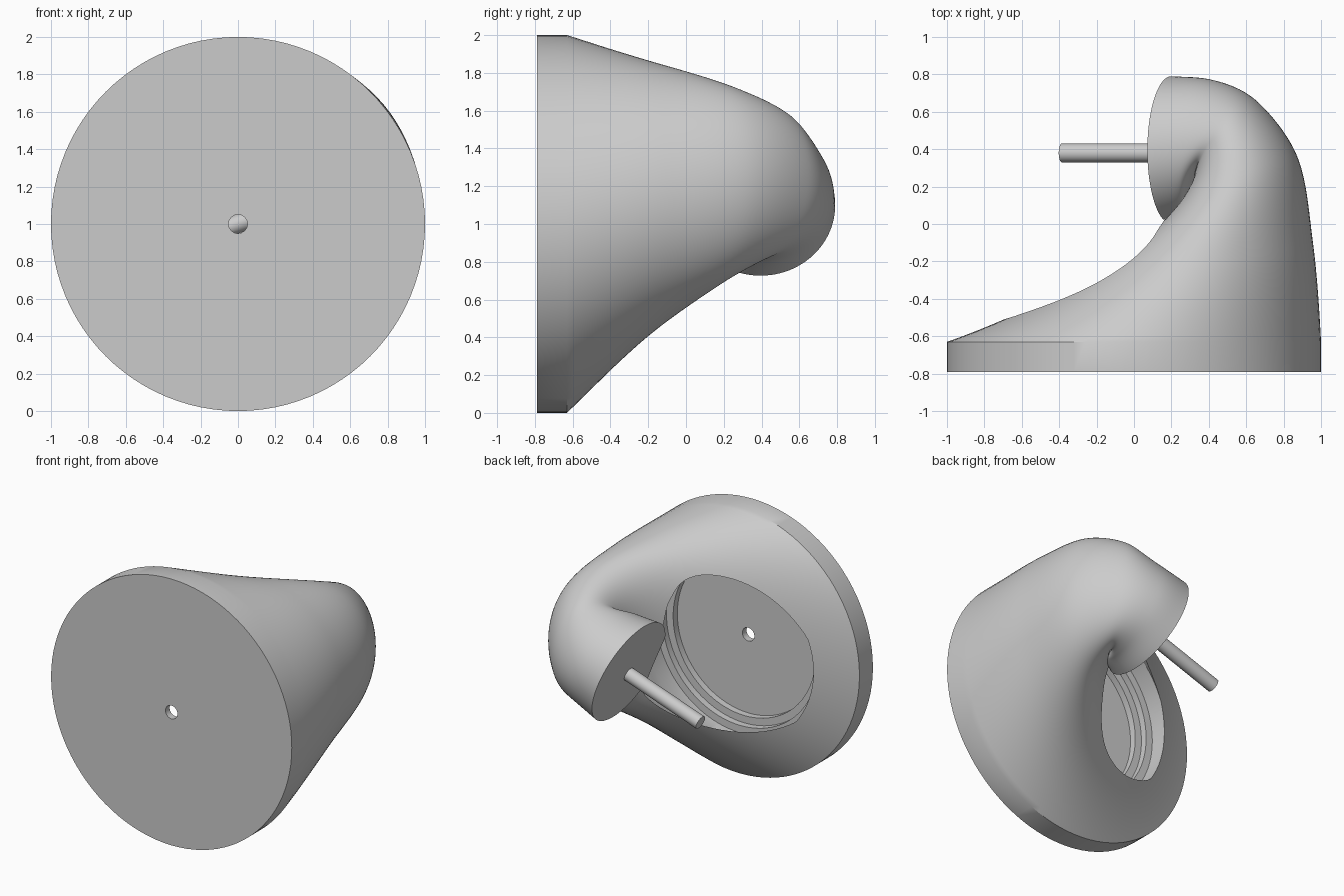
import bpy, bmesh, math
from mathutils import Vector

cube = bpy.data.objects.get("Cube")
if cube:
    bpy.data.objects.remove(cube, do_unlink=True)

grey = bpy.data.materials.new("plain grey")
grey.use_nodes = True
colour = (0.6, 0.6, 0.6, 1)
grey.diffuse_color = colour
grey.node_tree.nodes["Principled BSDF"].inputs["Base Color"].default_value = colour

SIDES = 96


def ring(x, y, z, wide, tall, turn=0, dip=0):
    """Ellipse facing +y, turned towards -x and dipped downward (degrees)."""
    a, d = math.radians(turn), math.radians(dip)
    across = Vector((math.cos(a), math.sin(a), 0)) * wide
    ahead = Vector((-math.sin(a), math.cos(a), 0))
    up = (Vector((0, 0, math.cos(d))) + ahead * math.sin(d)) * tall
    steps = [math.tau * i / SIDES for i in range(SIDES)]
    return [Vector((x, y, z)) + math.cos(s) * across + math.sin(s) * up for s in steps]


def loft(name, rings):
    """Closed skin over rings listed in the direction they face."""
    bm = bmesh.new()
    loops = [[bm.verts.new(p) for p in r] for r in rings]
    for low, high in zip(loops, loops[1:]):
        for i in range(SIDES):
            j = (i + 1) % SIDES
            bm.faces.new((low[j], low[i], high[i], high[j]))
    bm.faces.new(loops[0])
    bm.faces.new(loops[-1][::-1])
    mesh = bpy.data.meshes.new(name)
    bm.to_mesh(mesh)
    bm.free()
    mesh.materials.append(grey)
    obj = bpy.data.objects.new(name, mesh)
    bpy.context.collection.objects.link(obj)
    return obj


def spline(stations, count):
    """Smooth curve through stations of any number of values."""
    first = [2 * a - b for a, b in zip(stations[0], stations[1])]
    last = [2 * a - b for a, b in zip(stations[-1], stations[-2])]
    pts = [first] + stations + [last]
    out = []
    for k in range(len(stations) - 1):
        for i in range(count):
            t = i / count
            out.append([b + 0.5 * t * (c - a + t * (2*a - 5*b + 4*c - d + t * (3*(b - c) + d - a)))
                        for a, b, c, d in zip(*pts[k:k + 4])])
    return out + [stations[-1]]


def shade(obj):
    bpy.ops.object.select_all(action="DESELECT")
    obj.select_set(True)
    bpy.context.view_layer.objects.active = obj
    bpy.ops.object.shade_smooth_by_angle(angle=math.radians(30))


def cut(obj, cutter):
    mod = obj.modifiers.new("cut", "BOOLEAN")
    mod.operation = "DIFFERENCE"
    mod.solver = "EXACT"
    mod.use_self = True
    mod.object = cutter
    bpy.context.view_layer.objects.active = obj
    bpy.ops.object.modifier_apply(modifier=mod.name)
    bpy.data.objects.remove(cutter, do_unlink=True)


# Round base flowing into a curled horn: x, y, z, wide, tall, turn, dip
stations = [
    (0, -0.63, 1, 1, 1, 0, 0),
    (0.28, -0.235, 1.13, 0.69, 0.745, 11, 0),
    (0.5, 0.165, 1.205, 0.42, 0.54, 26, 3),
    (0.5, 0.435, 1.21, 0.27, 0.4, 51, 9),
    (0.36, 0.415, 1.16, 0.36, 0.37, 80, 16),
    (0.2, 0.395, 1.1, 0.395, 0.395, 90, 19),
]
horn = loft("curled_horn_body",
            [ring(0, -0.79, 1, 1, 1)] + [ring(*s) for s in spline(stations, 14)])

# Stepped round recess at the back, running on into a hollow inside the horn
steps = [(-0.74, 0.59), (-0.69, 0.59), (-0.69, 0.645), (-0.64, 0.645), (-0.64, 0.7)]
hollow = [
    (0, -0.5, 1, 0.7, 0.7, 0, 0),
    (0.15, -0.15, 1.12, 0.56, 0.56, 12, 0),
    (0.3, 0.06, 1.17, 0.36, 0.38, 24, 0),
    (0.4, 0.17, 1.2, 0.16, 0.2, 30, 0),
]
cut(horn, loft("recess_cutter", [ring(0, y, 1, r, r) for y, r in steps]
               + [ring(*s) for s in spline(hollow, 8)]))

# Small hole through the front plate
cut(horn, loft("hole_cutter", [ring(0, y, 1, 0.05, 0.05) for y in (-0.9, -0.65)]))
shade(horn)

# Peg standing square on the horn's end face
dip = math.radians(19)
axis = Vector((-math.cos(dip), 0, -math.sin(dip)))
foot = Vector((0.2, 0.38, 1.07))
peg = loft("peg", [ring(*(foot + axis * s), 0.05, 0.05, 90, 19) for s in (-0.05, 0.62)])
shade(peg)
